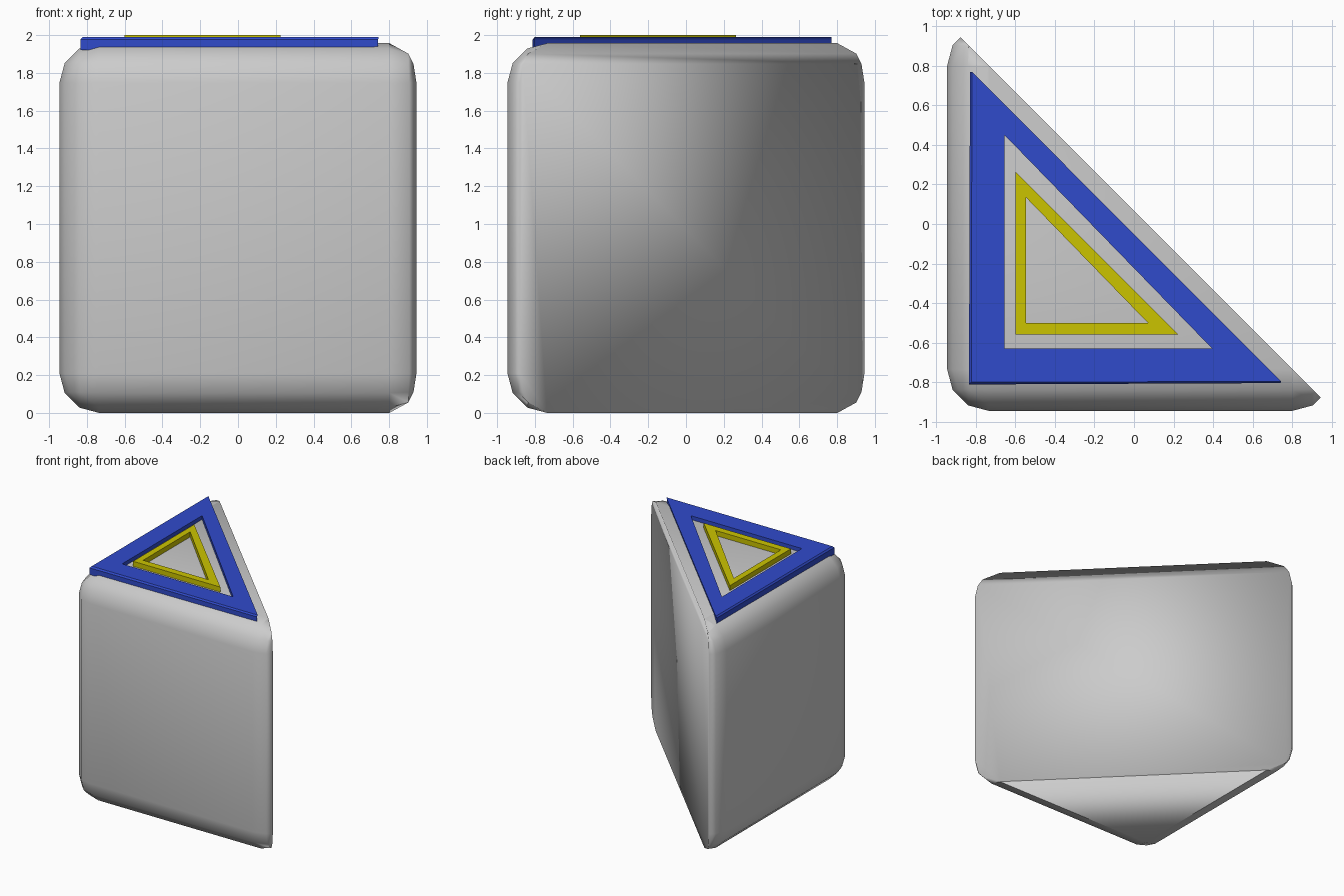
import bpy, bmesh
from mathutils import Matrix, Vector

if "Cube" in bpy.data.objects:
    bpy.data.objects.remove(bpy.data.objects["Cube"])


def add_object(name, bm, colour=None):
    bmesh.ops.recalc_face_normals(bm, faces=bm.faces)
    mesh = bpy.data.meshes.new(name)
    bm.to_mesh(mesh)
    bm.free()
    obj = bpy.data.objects.new(name, mesh)
    bpy.context.collection.objects.link(obj)
    if colour:
        mat = bpy.data.materials.new(name + "_paint")
        mat.diffuse_color = colour
        mat.use_nodes = True
        mat.node_tree.nodes["Principled BSDF"].inputs["Base Color"].default_value = mat.diffuse_color
        mesh.materials.append(mat)
    return obj


def triangle_ring(name, loops, colour):
    """Closed ring: each (corners, z) loop is joined to the next, last to first."""
    bm = bmesh.new()
    rings = [[bm.verts.new((x, y, z)) for x, y in pts] for pts, z in loops]
    for a, b in zip(rings, rings[1:] + rings[:1]):
        for i in range(3):
            j = (i + 1) % 3
            bm.faces.new((a[i], a[j], b[j], b[i]))
    return add_object(name, bm, colour)


# Body: rounded cube cut in half along its vertical diagonal
SIZE, OFF = 1.957, 0.033
bm = bmesh.new()
bmesh.ops.create_cube(bm, size=SIZE, matrix=Matrix.Translation((OFF, OFF, SIZE / 2)))
bmesh.ops.bevel(bm, geom=bm.edges[:], offset=0.21, segments=3, profile=0.5,
                affect='EDGES')
cut = bmesh.ops.bisect_plane(bm, geom=bm.verts[:] + bm.edges[:] + bm.faces[:],
                             plane_co=Vector((OFF, OFF, 0)), plane_no=Vector((1, 1, 0)),
                             clear_outer=True)
rim = [e for e in cut["geom_cut"] if isinstance(e, bmesh.types.BMEdge)]
bmesh.ops.edgeloop_fill(bm, edges=rim)
for f in bm.faces:
    f.smooth = True
add_object("wedge_body", bm)

# Outer blue ring with a small chamfer on its upper outer edge
outer_low = [(-0.835, -0.812), (0.742, -0.805), (-0.83, 0.77)]
outer_top = [(-0.823, -0.80), (0.745, -0.797), (-0.82, 0.77)]
inner = [(-0.655, -0.63), (0.395, -0.63), (-0.655, 0.45)]
triangle_ring("outer_ring",
              [(outer_low, 1.92), (outer_low, 1.977), (outer_top, 1.99),
               (inner, 1.99), (inner, 1.92)],
              (0.03, 0.07, 0.6, 1))

# Inner yellow ring
outer = [(-0.60, -0.56), (0.225, -0.56), (-0.60, 0.265)]
inner = [(-0.547, -0.50), (0.07, -0.50), (-0.547, 0.135)]
triangle_ring("inner_ring",
              [(outer, 1.93), (outer, 2.0), (inner, 2.0), (inner, 1.93)],
              (0.6, 0.55, 0.0, 1))
